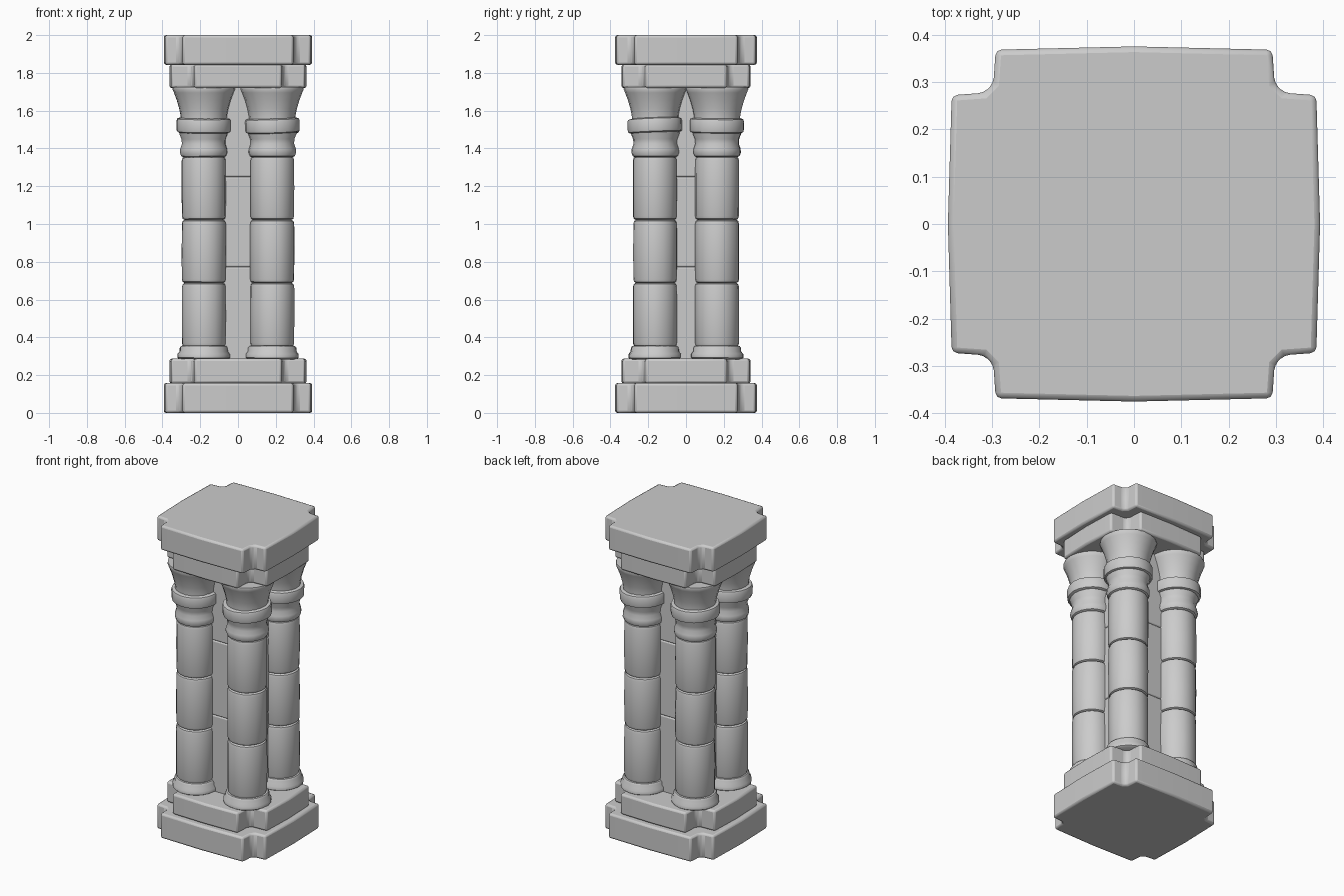
import bpy, bmesh, math, random
from mathutils import Matrix, Vector

if "Cube" in bpy.data.objects:
    bpy.data.objects.remove(bpy.data.objects["Cube"])

random.seed(4)
CX, CY = 0.181, 0.164      # column centre offsets
SIDES = 20


def finish(name, bm, bevel=0.0):
    bmesh.ops.recalc_face_normals(bm, faces=bm.faces)
    mesh = bpy.data.meshes.new(name)
    bm.to_mesh(mesh)
    bm.free()
    ob = bpy.data.objects.new(name, mesh)
    bpy.context.collection.objects.link(ob)
    if bevel:
        mod = ob.modifiers.new("worn_edges", 'BEVEL')
        mod.width = bevel
        mod.segments = 2
        mod.limit_method = 'ANGLE'
        mod.angle_limit = math.radians(25)
    bpy.ops.object.select_all(action='DESELECT')
    ob.select_set(True)
    bpy.context.view_layer.objects.active = ob
    bpy.ops.object.shade_smooth_by_angle(angle=math.radians(40))
    return ob


def slab(name, hx, hy, nx, ny, z0, z1):
    """Cross-shaped slab: arms reach hx, hy; notch corners sit at nx, ny."""
    c = 0.02
    quarter = [(hx + 0.003, 0), (hx - 0.005, ny - 0.005), (nx + c, ny),
               (nx, ny + c), (nx - 0.005, hy - 0.005), (0, hy + 0.002)]
    outline = quarter[:]
    outline += [(-x, y) for x, y in quarter[-2::-1]]
    outline += [(-x, -y) for x, y in quarter[1:]]
    outline += [(x, -y) for x, y in quarter[-2:0:-1]]
    bm = bmesh.new()
    face = bm.faces.new([bm.verts.new((x, y, z0)) for x, y in outline])
    ext = bmesh.ops.extrude_face_region(bm, geom=[face])
    verts = [v for v in ext['geom'] if isinstance(v, bmesh.types.BMVert)]
    bmesh.ops.translate(bm, verts=verts, vec=(0, 0, z1 - z0))
    finish(name, bm, 0.012)


def turned(name, x, y, profile, tilt=0.0, wobble=0.0):
    """Closed solid turned from (radius, z) points, slightly hand-hewn."""
    bm = bmesh.new()
    spin = random.uniform(0, 1)
    bump = [1 + random.uniform(-wobble, wobble) for _ in range(SIDES)]
    rings = []
    for r, z in profile:
        rings.append([bm.verts.new((r * bump[i] * math.cos(spin + math.tau * i / SIDES),
                                    r * bump[i] * math.sin(spin + math.tau * i / SIDES), z))
                      for i in range(SIDES)])
    for a, b in zip(rings, rings[1:]):
        for i in range(SIDES):
            j = (i + 1) % SIDES
            bm.faces.new((a[i], a[j], b[j], b[i]))
    bm.faces.new(rings[0][::-1])
    bm.faces.new(rings[-1])
    mid = Vector((0, 0, (profile[0][1] + profile[-1][1]) / 2))
    rot = Matrix.Rotation(random.uniform(-tilt, tilt), 3, 'X') @ Matrix.Rotation(random.uniform(-tilt, tilt), 3, 'Y')
    bmesh.ops.rotate(bm, verts=bm.verts, cent=mid, matrix=rot)
    bmesh.ops.translate(bm, verts=bm.verts, vec=(x, y, 0))
    finish(name, bm)


def drum(r, z0, z1):
    """Straight block with rounded rims and a faint belly."""
    return [(r - 0.014, z0), (r - 0.004, z0 + 0.006), (r, z0 + 0.02), (r + 0.001, (z0 + z1) / 2),
            (r, z1 - 0.02), (r - 0.004, z1 - 0.006), (r - 0.014, z1)]


# Stepped slabs at foot and head
slab("base_slab", 0.39, 0.373, 0.297, 0.277, 0.0, 0.158)
slab("base_step", 0.36, 0.34, 0.236, 0.22, 0.156, 0.287)
slab("head_step", 0.36, 0.34, 0.236, 0.22, 1.72, 1.845)
slab("top_slab", 0.39, 0.373, 0.297, 0.277, 1.843, 2.0)

# Square core of three stacked blocks behind the columns
for i, (z0, z1) in enumerate([(0.28, 0.772), (0.772, 1.25), (1.25, 1.73)]):
    bm = bmesh.new()
    bmesh.ops.create_cube(bm, size=1, matrix=Matrix.Translation((0, 0, (z0 + z1) / 2))
                          @ Matrix.Diagonal((0.36, 0.33, z1 - z0, 1)))
    finish(f"core_block_{i + 1}", bm, 0.008)

# Four corner columns
FOOT = [(0.128, 0.284), (0.139, 0.292), (0.139, 0.312), (0.128, 0.326),
        (0.127, 0.345), (0.12, 0.354), (0.105, 0.357)]
NECK = [(0.108, 1.354), (0.119, 1.36), (0.126, 1.378), (0.124, 1.398), (0.115, 1.425),
        (0.117, 1.45), (0.128, 1.478), (0.131, 1.5)]
COLLAR = [(0.126, 1.482), (0.141, 1.488), (0.144, 1.5), (0.144, 1.545), (0.14, 1.556), (0.12, 1.562)]
BELL = [(0.122, 1.545), (0.123, 1.575), (0.13, 1.61), (0.143, 1.655), (0.158, 1.695), (0.166, 1.714), (0.164, 1.724)]

for sy, side in ((-1, "front"), (1, "back")):
    for sx, hand in ((-1, "left"), (1, "right")):
        tag, x, y = f"{side}_{hand}", sx * CX, sy * CY
        turned(f"column_foot_{tag}", x, y, FOOT, 0.01, 0.012)
        for n, (z0, z1) in enumerate([(0.35, 0.688), (0.688, 1.022), (1.022, 1.357)]):
            turned(f"column_drum_{n + 1}_{tag}", x, y, drum(0.116, z0, z1), 0.004, 0.01)
        turned(f"capital_neck_{tag}", x, y, NECK, 0.01, 0.01)
        turned(f"capital_collar_{tag}", x, y, COLLAR, 0.04, 0.01)
        turned(f"capital_bell_{tag}", x, y, BELL, 0.0, 0.01)
